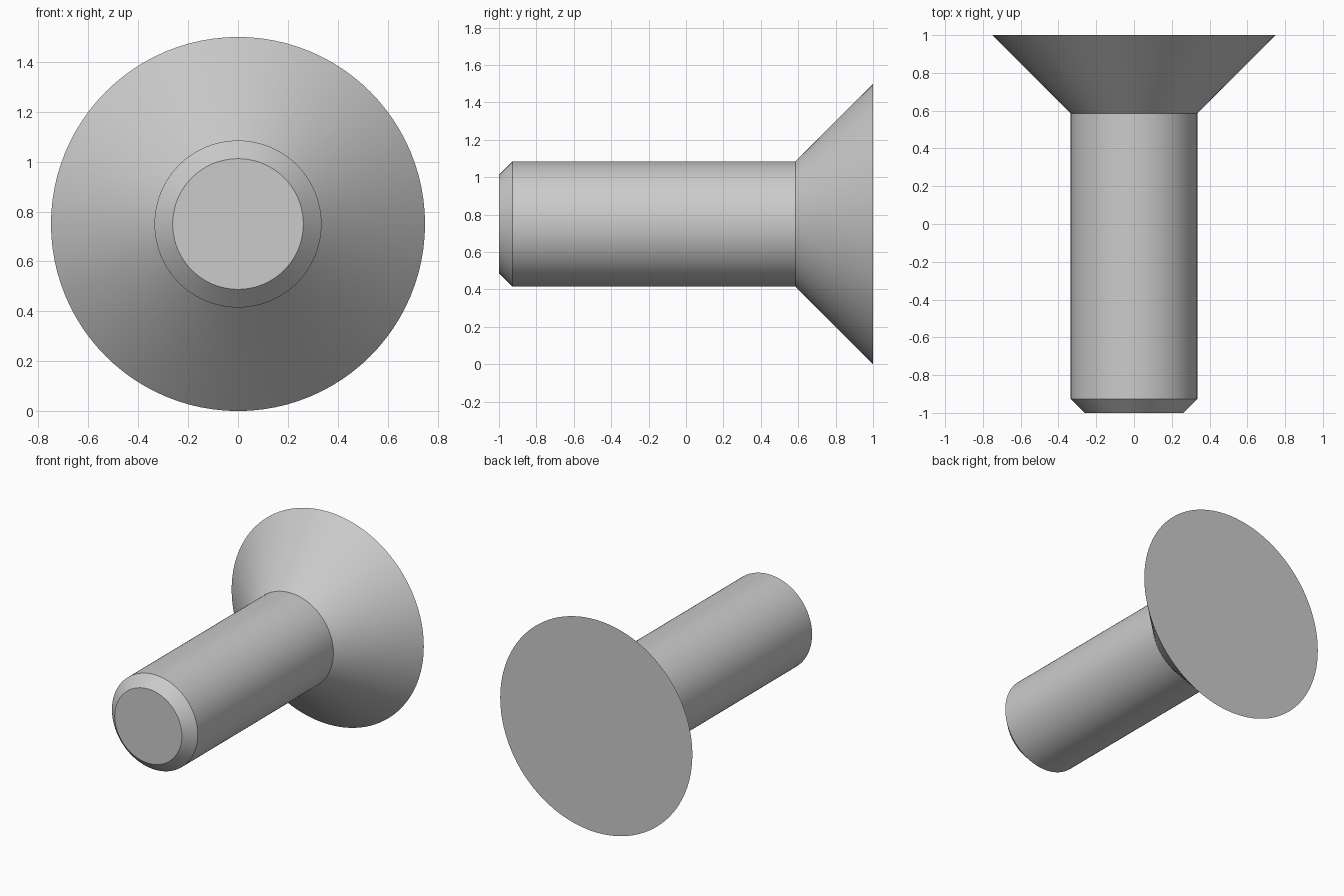
import bpy
import bmesh
import math

cube = bpy.data.objects.get("Cube")
if cube:
    bpy.data.objects.remove(cube, do_unlink=True)

SIDES = 96
HEAD_RADIUS = 0.75

steel = bpy.data.materials.new("grey_steel")
steel.use_nodes = True
grey = (0.6, 0.6, 0.6, 1.0)
steel.diffuse_color = grey
steel.node_tree.nodes["Principled BSDF"].inputs["Base Color"].default_value = grey

# Lathe profile along y: (radius, y) for tip chamfer, shank and countersunk head
profile = [(0.262, -1.0), (0.335, -0.927), (0.335, 0.585), (HEAD_RADIUS, 1.0)]

bm = bmesh.new()
rings = []
for radius, y in profile:
    ring = []
    for i in range(SIDES):
        a = math.tau * i / SIDES
        ring.append(bm.verts.new((radius * math.cos(a), y, HEAD_RADIUS + radius * math.sin(a))))
    rings.append(ring)

# Side walls between neighbouring rings
for low, high in zip(rings, rings[1:]):
    for i in range(SIDES):
        j = (i + 1) % SIDES
        bm.faces.new((low[i], low[j], high[j], high[i]))

# Flat tip and flat head
bm.faces.new(rings[0])
bm.faces.new(rings[-1])
bmesh.ops.recalc_face_normals(bm, faces=bm.faces)

mesh = bpy.data.meshes.new("countersunk_bolt")
bm.to_mesh(mesh)
bm.free()
mesh.materials.append(steel)

bolt = bpy.data.objects.new("countersunk_bolt", mesh)
bpy.context.collection.objects.link(bolt)

# Smooth round walls, sharp rims
bpy.ops.object.select_all(action="DESELECT")
bolt.select_set(True)
bpy.context.view_layer.objects.active = bolt
bpy.ops.object.shade_smooth_by_angle(angle=math.radians(30))
